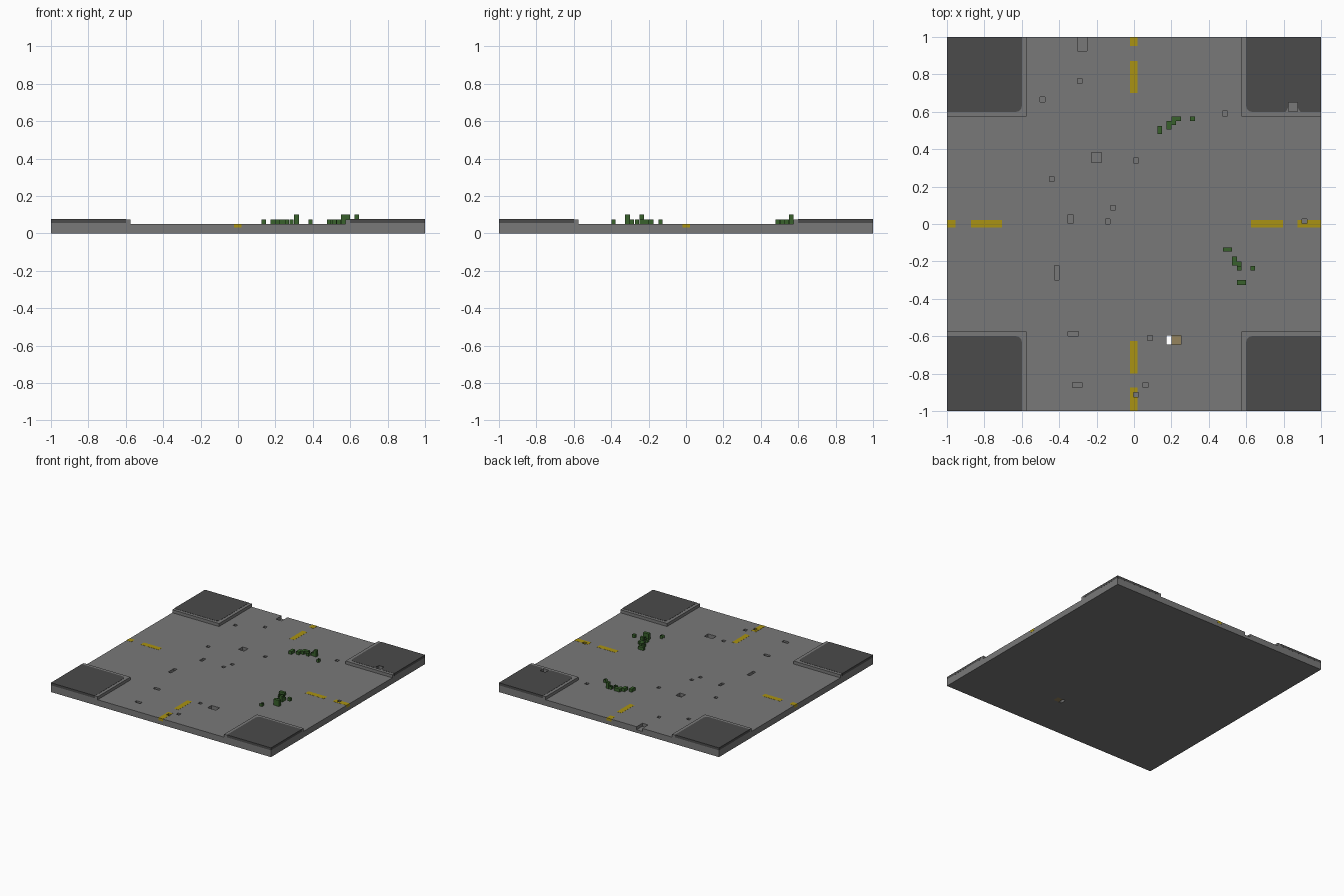
import bpy, bmesh, math

if "Cube" in bpy.data.objects:
    bpy.data.objects.remove(bpy.data.objects["Cube"])

def material(name, r, g, b):
    m = bpy.data.materials.new(name)
    m.diffuse_color = (r, g, b, 1)
    m.use_nodes = True
    m.node_tree.nodes["Principled BSDF"].inputs["Base Color"].default_value = m.diffuse_color
    return m

GRAY = material("asphalt gray", 0.19, 0.19, 0.19)
DARK = material("dark paving", 0.07, 0.07, 0.07)
YELLOW = material("line yellow", 0.40, 0.29, 0.006)
GREEN = material("weed green", 0.04, 0.12, 0.025)
TAN = material("dirt tan", 0.30, 0.23, 0.11)

def finish(name, bm, mat):
    bmesh.ops.recalc_face_normals(bm, faces=bm.faces)
    me = bpy.data.meshes.new(name)
    bm.to_mesh(me)
    bm.free()
    me.materials.append(mat)
    ob = bpy.data.objects.new(name, me)
    bpy.context.collection.objects.link(ob)
    return ob

def prism(bm, outline, z0, z1, top=True):
    lo = [bm.verts.new((x, y, z0)) for x, y in outline]
    hi = [bm.verts.new((x, y, z1)) for x, y in outline]
    bm.faces.new(lo)
    if top:
        bm.faces.new(hi)
    n = len(lo)
    for i in range(n):
        j = (i + 1) % n
        bm.faces.new((lo[i], lo[j], hi[j], hi[i]))

def box(bm, x0, x1, y0, y1, z0, z1, top=True):
    prism(bm, [(x0, y0), (x1, y0), (x1, y1), (x0, y1)], z0, z1, top)

def cut(ob, cutter):
    mod = ob.modifiers.new("cut", 'BOOLEAN')
    mod.object, mod.operation, mod.solver = cutter, 'DIFFERENCE', 'EXACT'
    cutter.hide_render = True
    bpy.context.view_layer.objects.active = ob
    bpy.ops.object.modifier_apply(modifier=mod.name)

# painted centre lines, set into the road on all four arms
lines = bmesh.new()
for a, b in ((0.95, 1), (0.70, 0.87), (-0.80, -0.625), (-1, -0.875)):
    box(lines, -0.022, 0.02, a * 1.0005, b * 1.0005, 0.03, 0.051)
for a, b in ((-1, -0.955), (-0.87, -0.705), (0.625, 0.795), (0.875, 1)):
    box(lines, a * 1.0005, b * 1.0005, -0.02, 0.022, 0.03, 0.051)
centre_lines = finish("centre_lines", lines, YELLOW)

# road slab
bm = bmesh.new()
box(bm, -1, 1, -1, 1, 0, 0.05)
road = finish("road_slab", bm, GRAY)

# potholes: centre x, y, width, length
S = 0.026
holes = [(-0.29, 0.765, S, S), (-0.49, 0.665, S, S), (-0.2, 0.355, 0.052, 0.052),
         (0.01, 0.34, S, S), (-0.44, 0.24, S, S), (-0.34, 0.027, S, 0.05),
         (-0.113, 0.087, S, S), (-0.14, 0.013, S, S), (-0.413, -0.26, S, 0.078),
         (-0.325, -0.587, 0.055, S), (0.085, -0.61, S, S), (-0.303, -0.86, 0.052, S),
         (0.062, -0.86, S, S), (0.01, -0.913, S, S), (0.487, 0.59, S, S),
         (0.912, 0.015, S, S), (-0.277, 0.975, 0.052, 0.1)]
bm = bmesh.new()
for x, y, w, l in holes:
    box(bm, x - w / 2, x + w / 2, y - l / 2, y + l / 2, 0.025, 0.08)
# deep pit reaching through the slab
box(bm, 0.175, 0.25, -0.645, -0.595, -0.02, 0.08)
potholes = finish("pothole_cutter", bm, GRAY)
cut(road, potholes)
cut(centre_lines, potholes)

# dirt left at the bottom of the pit
bm = bmesh.new()
box(bm, 0.2, 0.25, -0.645, -0.595, 0.0, 0.012)
finish("pit_dirt", bm, TAN)

# curbs and rounded paving on the four corners
curb, paving = bmesh.new(), bmesh.new()
R = 0.03
arc = [(0.6 + R - R * math.cos(t), 0.6 + R - R * math.sin(t))
       for t in (i * math.pi / 8 for i in range(5))]
outline = arc + [(1.0005, 0.6), (1.0005, 1.0005), (0.6, 1.0005)]
for sx in (-1, 1):
    for sy in (-1, 1):
        prism(curb, [(sx * x, sy * y) for x, y in
                     ((0.575, 0.575), (1, 0.575), (1, 1), (0.575, 1))], 0.05, 0.075)
        prism(paving, [(sx * x, sy * y) for x, y in outline], 0.056, 0.0765)
curbs = finish("curbs", curb, GRAY)
sidewalks = finish("sidewalk_paving", paving, DARK)

# broken spot in one sidewalk
bm = bmesh.new()
box(bm, 0.825, 0.873, 0.602, 0.65, 0.05, 0.1)
spot = finish("sidewalk_hole_cutter", bm, GRAY)
cut(curbs, spot)
bm = bmesh.new()
prism(bm, [(0.802, 0.59), (0.898, 0.59), (0.885, 0.606), (0.873, 0.625), (0.873, 0.65),
           (0.825, 0.65), (0.825, 0.625), (0.815, 0.606)], 0.05, 0.1)
spot_wide = finish("paving_hole_cutter", bm, GRAY)
cut(sidewalks, spot_wide)
for ob in (potholes, spot, spot_wide):
    bpy.data.objects.remove(ob)

# blocky weeds: x0, x1, y0, y1, top height
patch_a = [(0.125, 0.15, 0.48, 0.525, 0.075), (0.175, 0.2, 0.505, 0.55, 0.075),
           (0.2, 0.225, 0.53, 0.55, 0.075), (0.2, 0.25, 0.55, 0.575, 0.075),
           (0.3, 0.325, 0.55, 0.575, 0.1)]
patch_b = [(0.475, 0.525, -0.147, -0.125, 0.075), (0.525, 0.55, -0.2, -0.175, 0.075),
           (0.525, 0.55, -0.222, -0.2, 0.075), (0.55, 0.575, -0.248, -0.2, 0.075),
           (0.55, 0.575, -0.248, -0.225, 0.1), (0.55, 0.6, -0.325, -0.3, 0.1)]
# small open-topped sprigs: centre x, y
sprigs_a = [(0.387, 0.49), (0.262, 0.538), (0.287, 0.563)]
sprigs_b = [(0.487, -0.387), (0.537, -0.262), (0.562, -0.288), (0.514, -0.187)]
for name, patch, sprigs in (("back_weeds", patch_a, sprigs_a),
                            ("right_weeds", patch_b, sprigs_b)):
    bm = bmesh.new()
    for x0, x1, y0, y1, top in patch:
        box(bm, x0, x1, y0, y1, 0.05, top)
    for x, y in sprigs:
        box(bm, x - 0.011, x + 0.011, y - 0.011, y + 0.011, 0.05, 0.075, top=False)
        bm.faces.ensure_lookup_table()
        bm.faces.remove(bm.faces[-5])  # open underneath so the road shows
    finish(name, bm, GREEN)
bm = bmesh.new()
box(bm, 0.623, 0.648, -0.248, -0.225, 0.075, 0.1)
finish("loose_leaf", bm, GREEN)
